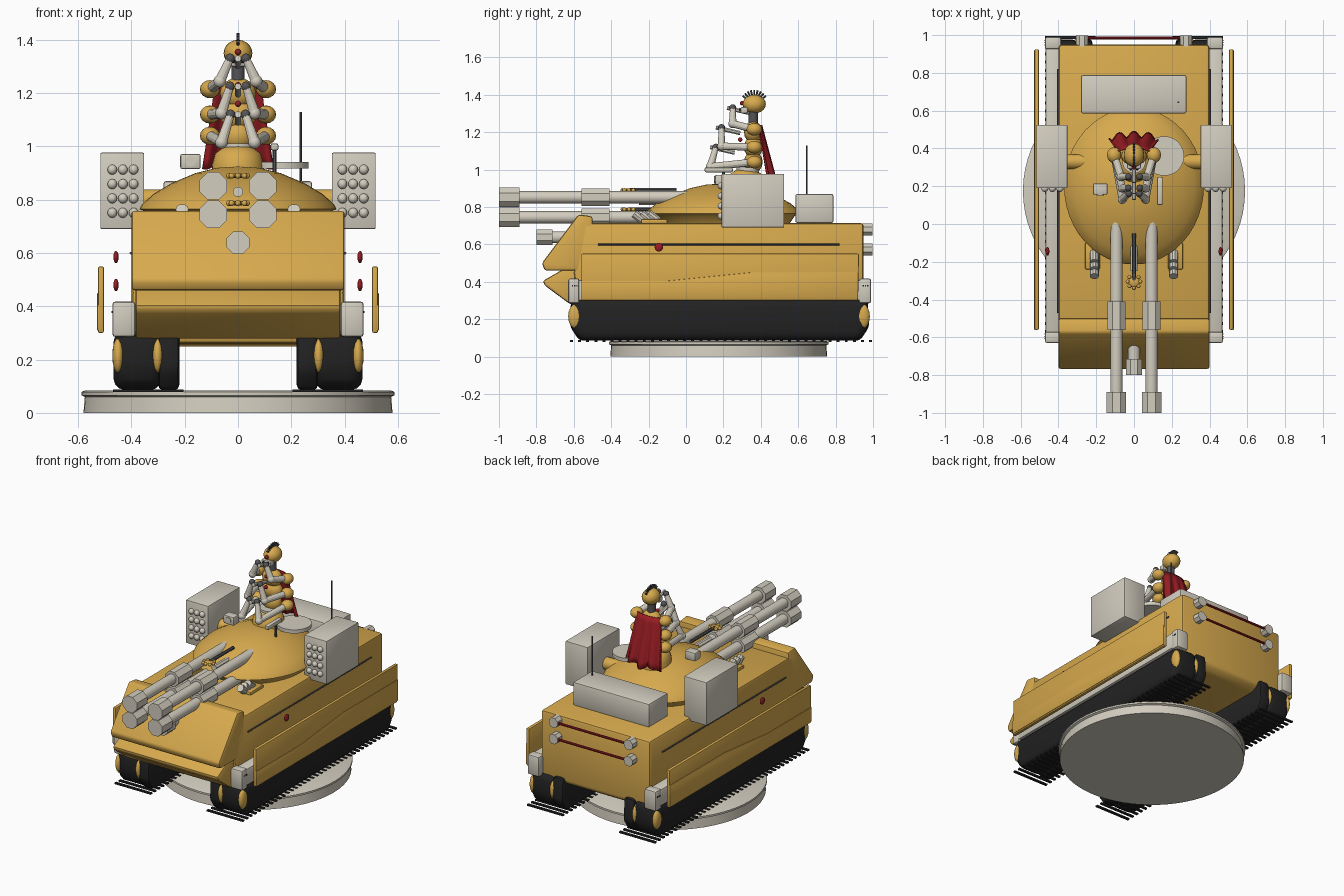
import bpy, bmesh, math
from mathutils import Vector, Matrix

if "Cube" in bpy.data.objects:
    bpy.data.objects.remove(bpy.data.objects["Cube"], do_unlink=True)


def material(name, rgb):
    m = bpy.data.materials.new(name)
    m.use_nodes = True
    m.diffuse_color = (*rgb, 1)
    m.node_tree.nodes["Principled BSDF"].inputs["Base Color"].default_value = (*rgb, 1)
    return m


GOLD = material("gold", (0.68, 0.40, 0.075))
WHITE = material("bone_white", (0.65, 0.61, 0.52))
BLACK = material("track_black", (0.016, 0.016, 0.017))
RED = material("deep_red", (0.32, 0.012, 0.017))
GREY = material("dark_grey", (0.09, 0.09, 0.095))


def finish(name, bm, mat, sharp=0.5):
    bmesh.ops.recalc_face_normals(bm, faces=bm.faces)
    for f in bm.faces:
        f.smooth = True
    for e in bm.edges:
        e.smooth = e.calc_face_angle(0) < sharp
    me = bpy.data.meshes.new(name)
    bm.to_mesh(me)
    bm.free()
    me.materials.append(mat)
    ob = bpy.data.objects.new(name, me)
    bpy.context.collection.objects.link(ob)
    return ob


def bevel(bm, width, segments=2):
    if width:
        bmesh.ops.bevel(bm, geom=bm.edges[:], offset=width, segments=segments,
                        affect='EDGES', profile=0.5)


def box(name, x, y, z, mat, width=0.008):
    """Box from (low, high) ranges on each axis."""
    bm = bmesh.new()
    bmesh.ops.create_cube(bm, size=1)
    for v in bm.verts:
        v.co = [(a + b) / 2 + c * (b - a) for (a, b), c in zip((x, y, z), v.co)]
    bevel(bm, width)
    return finish(name, bm, mat)


def slab(name, profile, x, mat, width=0.012, segments=2, sharp=0.5):
    """Side profile of (y, z) points extruded across an x range."""
    bm = bmesh.new()
    face = bm.faces.new([bm.verts.new((x[0], y, z)) for y, z in profile])
    out = bmesh.ops.extrude_face_region(bm, geom=[face])
    for v in out["geom"]:
        if isinstance(v, bmesh.types.BMVert):
            v.co.x = x[1]
    bevel(bm, width, segments)
    return finish(name, bm, mat, sharp)


def tube(name, p, q, r, mat, n=16, r2=None):
    p, q = Vector(p), Vector(q)
    bm = bmesh.new()
    turn = (q - p).to_track_quat('Z', 'Y').to_matrix().to_4x4()
    bmesh.ops.create_cone(bm, cap_ends=True, segments=n, radius1=r,
                          radius2=r if r2 is None else r2, depth=(q - p).length,
                          matrix=Matrix.Translation((p + q) / 2) @ turn
                          @ Matrix.Rotation(math.pi / n, 4, 'Z'))
    return finish(name, bm, mat)


def ball(name, centre, size, mat, n=16):
    size = (size,) * 3 if isinstance(size, float) else size
    bm = bmesh.new()
    bmesh.ops.create_uvsphere(bm, u_segments=n, v_segments=max(6, n // 2), radius=1,
                              matrix=Matrix.Translation(centre) @ Matrix.Diagonal((*size, 1)))
    return finish(name, bm, mat, 0.9)


def lathe(name, profile, centre, mat, stretch=1.0, n=48):
    """Profile of (radius, z) spun about a vertical axis, stretched in y."""
    bm = bmesh.new()
    vs = [bm.verts.new((r, 0, z)) for r, z in profile]
    es = [bm.edges.new(pair) for pair in zip(vs, vs[1:])]
    bmesh.ops.spin(bm, geom=vs + es, axis=(0, 0, 1), cent=(0, 0, 0),
                   angle=math.tau, steps=n)
    bmesh.ops.remove_doubles(bm, verts=bm.verts, dist=0.0005)
    for v in bm.verts:
        v.co = (v.co.x + centre[0], v.co.y * stretch + centre[1], v.co.z)
    return finish(name, bm, mat, 0.7)


# Display base
lathe("display_base", [(0, 0), (0.58, 0), (0.575, 0.06), (0.588, 0.066), (0.588, 0.078),
                       (0.575, 0.084), (0, 0.084)], (0, 0.175), WHITE, n=64)

# Hull and wedge nose
slab("hull", [(-0.58, 0.26), (-0.6, 0.45), (-0.55, 0.715), (0.95, 0.715), (0.95, 0.28),
              (0.9, 0.25)], (-0.4, 0.4), GOLD, 0.018)
slab("upper_nose", [(-0.575, 0.76), (-0.77, 0.5), (-0.755, 0.46), (-0.5, 0.46), (-0.5, 0.75)],
     (-0.4, 0.4), GOLD)
slab("lower_nose", [(-0.6, 0.5), (-0.765, 0.405), (-0.755, 0.38), (-0.62, 0.28), (-0.5, 0.28),
                    (-0.5, 0.5)], (-0.385, 0.385), GOLD)

for s, side in ((1, "left"), (-1, "right")):
    def span(a, b):
        return tuple(sorted((s * a, s * b)))

    # Running gear
    loop = [(-0.615, 0.31), (-0.62, 0.16), (-0.57, 0.085), (0.93, 0.085), (0.98, 0.16), (0.97, 0.31)]
    slab(side + "_track", loop, span(0.285, 0.468), BLACK, 0.045, 3, 0.8)
    slab(side + "_inner_track", loop, span(0.22, 0.3), BLACK, 0.02)
    for i in range(38):
        y = -0.62 + i * 0.0432
        box(side + "_track_cleat", span(0.205, 0.47), (y, y + 0.016), (0.078, 0.088), BLACK, 0)
    for x in (0.302, 0.45):
        for y in (-0.592, 0.945):
            ball(side + "_sprocket", (s * x, y, 0.215), (0.022, 0.038, 0.065), GOLD)

    # Fenders and skirt
    box(side + "_fender", span(0.39, 0.468), (-0.6, 0.97), (0.3, 0.41), WHITE)
    for y0, y1 in ((-0.63, -0.57), (0.925, 0.99)):
        box(side + "_fender_end", span(0.385, 0.472), (y0, y1), (0.285, 0.418), WHITE, 0.012)
        for k in range(3):
            yk = y0 + 0.02 + k * 0.012
            box(side + "_fender_bolt", span(0.47, 0.475), (yk, yk + 0.006), (0.375, 0.382), BLACK, 0)
    slab(side + "_skirt", [(-0.56, 0.3), (0.92, 0.3), (0.925, 0.55), (-0.56, 0.55)],
         span(0.503, 0.526), GOLD, 0.007)
    slab(side + "_skirt_band", [(-0.56, 0.31), (0.92, 0.31), (0.92, 0.45), (0.35, 0.45),
                                (-0.1, 0.405), (-0.56, 0.405)], span(0.52, 0.529), GOLD, 0.003)
    tube(side + "_hull_rail", (s * 0.402, -0.47, 0.6), (s * 0.402, 0.82, 0.6), 0.005, GREY, 8)
    for z in (0.585, 0.48):
        ball(side + "_marker_light", (s * 0.458, -0.145, z), (0.01, 0.023, 0.023), RED)

    # Missile pod with a grid of warheads
    box(side + "_missile_pod", span(0.352, 0.517), (0.19, 0.525), (0.69, 0.977), WHITE, 0.006)
    for i in range(3):
        for j in range(4):
            ball(side + "_warhead", (s * (0.392 + i * 0.04), 0.188, 0.751 + j * 0.054),
                 0.019, WHITE, 10)
    tube(side + "_pod_arm", (s * 0.2, 0.33, 0.8), (s * 0.37, 0.33, 0.8), 0.04, GOLD)

    # Twin main guns
    for z in (0.745, 0.852):
        x = s * 0.093
        tube(side + "_gun_barrel", (x, -0.95, z), (x, 0.05, z), 0.033, WHITE)
        tube(side + "_gun_sleeve", (x, -0.56, z), (x, -0.41, z), 0.052, WHITE, 8)
        tube(side + "_gun_muzzle", (x, -1, z), (x, -0.89, z), 0.056, WHITE, 8)

    # Smoke launchers
    for k in range(3):
        y = -0.255 + k * 0.038
        tube(side + "_smoke_launcher", (s * 0.21, y - 0.022, 0.765), (s * 0.21, y + 0.03, 0.725),
             0.024, WHITE, 10)
    box(side + "_launcher_bracket", span(0.18, 0.26), (-0.24, -0.1), (0.71, 0.735), GOLD)

    # Rear lamps
    for z in (0.572, 0.68):
        tube(side + "_rear_lamp", (s * 0.275, 0.94, z), (s * 0.275, 0.998, z), 0.034, WHITE, 8)

for z in (0.572, 0.68):
    tube("rear_red_bar", (-0.255, 0.985, z), (0.255, 0.985, z), 0.008, RED, 8)

# Nose gun
tube("nose_gun_barrel", (0, -0.74, 0.638), (0, -0.5, 0.638), 0.032, WHITE)
tube("nose_gun_muzzle", (0, -0.8, 0.638), (0, -0.715, 0.638), 0.046, WHITE, 8)

# Turret dome and fittings
lathe("turret_dome", [(0, 0.925), (0.08, 0.92), (0.16, 0.9), (0.25, 0.862), (0.32, 0.82),
                      (0.362, 0.78), (0.37, 0.765), (0.34, 0.752), (0.31, 0.7)],
      (0, 0.2), GOLD, 1.12)
lathe("cupola", [(0, 1.005), (0.05, 1.0), (0.085, 0.975), (0.098, 0.93), (0.1, 0.86)],
      (0, 0.32), GOLD, n=24)
tube("cupola_ring", (0, 0.33, 0.985), (0, 0.33, 1.012), 0.062, WHITE)
tube("open_hatch", (0.16, 0.36, 0.918), (0.16, 0.36, 0.942), 0.105, WHITE, 32)
box("sight_box", (-0.217, -0.14), (0.155, 0.215), (0.915, 0.972), WHITE)
tube("sight_lens", (-0.178, 0.15, 0.945), (-0.178, 0.16, 0.945), 0.02, WHITE, 12)
box("side_grip", (0.122, 0.152), (0.1, 0.25), (0.985, 1.012), WHITE)
tube("grip_post", (0.137, 0.2, 0.89), (0.137, 0.2, 0.99), 0.008, GREY, 8)
box("rear_stowage_box", (-0.28, 0.278), (0.585, 0.788), (0.715, 0.87), WHITE, 0.01)
tube("antenna", (0.235, 0.645, 0.86), (0.235, 0.645, 1.13), 0.005, GREY, 8)
tube("coaxial_gun", (0, -0.25, 0.83), (0, -0.05, 0.83), 0.02, WHITE, 8)

# Ball clusters between the guns
for z in (0.787, 0.89):
    tube("cluster_stalk", (0, -0.3, z), (0, -0.05, z), 0.011, GREY, 8)
    ball("cluster_core", (0, -0.305, z), (0.03, 0.03, 0.009), GOLD)
    for k in range(8):
        a = k * math.tau / 8
        ball("cluster_bead", (0.034 * math.cos(a), -0.305 + 0.034 * math.sin(a), z), 0.011, GOLD, 8)

# Commander: torso, head and crest
for z, w in ((1.04, 0.062), (1.12, 0.07), (1.2, 0.068)):
    ball("commander_torso", (0, 0.36, z), (w, 0.05, 0.058), GOLD)
tube("commander_neck", (0, 0.36, 1.22), (0, 0.36, 1.32), 0.025, GREY)
ball("commander_helmet", (0, 0.365, 1.35), (0.054, 0.062, 0.05), GOLD, 20)
box("commander_visor", (-0.036, 0.036), (0.292, 0.33), (1.3, 1.335), WHITE)
for s in (-1, 1):
    ball("commander_eye", (s * 0.017, 0.291, 1.321), 0.008, BLACK, 8)
for y, z in ((0.3, 1.355), (0.295, 1.23), (0.29, 1.16)):
    ball("red_jewel", (0, y, z), 0.012, RED, 10)
for k in range(9):
    a = math.radians(35 + k * 13.75)
    d = Vector((0, -math.cos(a), math.sin(a)))
    c = Vector((0, 0.365, 1.35))
    tube("helmet_crest_spike", c + d * 0.045, c + d * 0.076, 0.006, GREY, 6)

# Three pairs of arms: shoulder, elbow and hand heights with forward reach
for zs, elbow, hand in ((1.215, (0.068, 0.25, 1.245), (0.03, 0.25, 1.33)),
                        (1.12, (0.062, 0.19, 1.125), (0.03, 0.19, 1.225)),
                        (1.04, (0.062, 0.13, 1.015), (0.028, 0.16, 1.12))):
    for s in (-1, 1):
        e, h = (Vector((s * p[0], p[1], p[2])) for p in (elbow, hand))
        shoulder = Vector((s * 0.105, 0.365, zs))
        ball("shoulder_pad", shoulder, (0.038, 0.042, 0.034), GOLD)
        tube("upper_arm", shoulder, e, 0.02, WHITE, 12)
        ball("elbow", e, 0.024, WHITE, 12)
        tube("forearm", e, h, 0.021, WHITE, 12, 0.015)
        ball("hand", h, 0.019, GREY, 10)
    tube("held_rod", (0, hand[1] - 0.03, hand[2]), (0, hand[1] + 0.1, hand[2] - 0.03), 0.012, WHITE, 8)

# Cape with pleats widening toward the hem
bm = bmesh.new()
bmesh.ops.create_grid(bm, x_segments=32, y_segments=8, size=1)
for v in bm.verts:
    u, t = v.co.x, (1 - v.co.y) / 2
    v.co = (u * (0.085 + 0.05 * t),
            0.4 + 0.07 * t + 0.016 * t * math.cos(u * 11) - 0.02 * u * u,
            1.235 - 0.31 * t - 0.012 * t * math.cos(u * 7))
cape = finish("cape", bm, RED, 1.5)
solid = cape.modifiers.new("thickness", 'SOLIDIFY')
solid.thickness = 0.008
